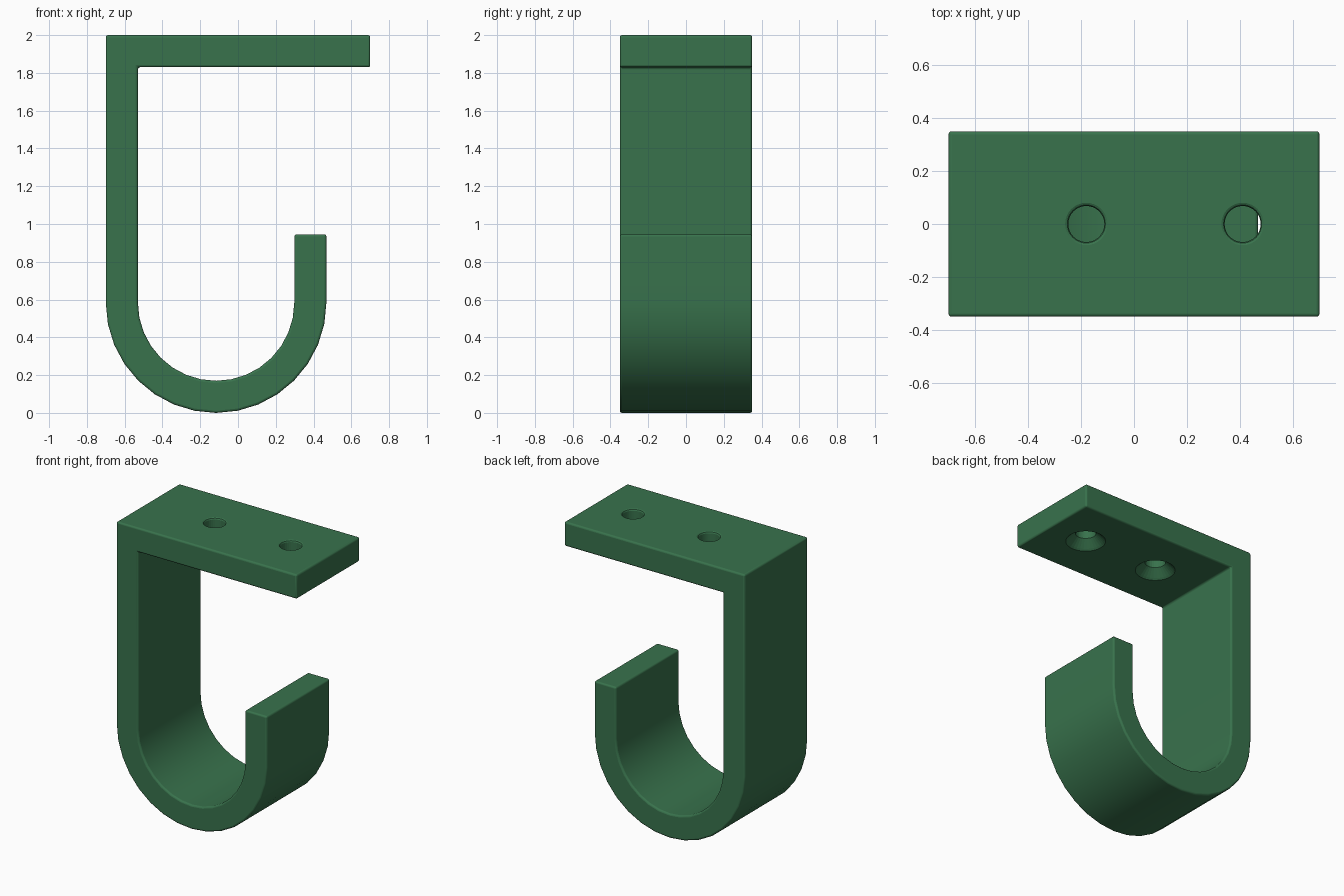
import bpy, bmesh, math

cube = bpy.data.objects.get("Cube")
if cube:
    bpy.data.objects.remove(cube, do_unlink=True)

HALF_DEPTH = 0.35
THICK = 0.17
LEFT, RIGHT, TOP = -0.70, 0.70, 2.0
OUTER_R = 0.584
INNER_R = OUTER_R - THICK
CX, CZ = LEFT + OUTER_R, OUTER_R
TIP = 0.945
ARC_STEPS = 16

green = bpy.data.materials.new("green_plastic")
green.use_nodes = True
colour = (0.04, 0.17, 0.073, 1)
green.diffuse_color = colour
green.node_tree.nodes["Principled BSDF"].inputs["Base Color"].default_value = colour


def make_object(name, bm):
    bmesh.ops.recalc_face_normals(bm, faces=bm.faces[:])
    mesh = bpy.data.meshes.new(name)
    bm.to_mesh(mesh)
    bm.free()
    obj = bpy.data.objects.new(name, mesh)
    bpy.context.collection.objects.link(obj)
    mesh.materials.append(green)
    return obj


def half_circle(radius):
    """Points from the left end, under the centre, to the right end."""
    angles = [math.pi * (1 + i / ARC_STEPS) for i in range(ARC_STEPS + 1)]
    return [(CX + radius * math.cos(a), CZ + radius * math.sin(a)) for a in angles]


def screw_hole(name, x):
    """Turned cutter: straight bore, countersunk below, rims eased."""
    under = TOP - THICK
    profile = [(0, under - 0.05), (0.13, under - 0.05), (0.13, under),
               (0.118, under + 0.01), (0.068, under + 0.06),
               (0.068, TOP - 0.012), (0.072, TOP - 0.004),
               (0.08, TOP), (0.08, TOP + 0.05), (0, TOP + 0.05)]
    bm = bmesh.new()
    verts = [bm.verts.new((r, 0, z)) for r, z in profile]
    edges = [bm.edges.new(pair) for pair in zip(verts, verts[1:])]
    bmesh.ops.spin(bm, geom=verts + edges, cent=(0, 0, 0), axis=(0, 0, 1),
                   angle=math.tau, steps=32)
    bmesh.ops.remove_doubles(bm, verts=bm.verts[:], dist=0.0001)
    obj = make_object(name, bm)
    obj.location.x = x
    obj.hide_render = True
    obj.hide_set(True)
    return obj


# Hook strap: one continuous profile with the mounting plate on top
outline = [(RIGHT, TOP), (LEFT, TOP)]
outline += half_circle(OUTER_R)
outline += [(CX + OUTER_R, TIP), (CX + INNER_R, TIP)]
outline += reversed(half_circle(INNER_R))
outline += [(LEFT + THICK, TOP - THICK), (RIGHT, TOP - THICK)]

bm = bmesh.new()
face = bm.faces.new([bm.verts.new((x, -HALF_DEPTH, z)) for x, z in outline])
side = bmesh.ops.extrude_face_region(bm, geom=[face])
bmesh.ops.translate(bm, vec=(0, 2 * HALF_DEPTH, 0),
                    verts=[g for g in side["geom"] if isinstance(g, bmesh.types.BMVert)])
hook = make_object("hook", bm)

# Eased edges
bevel = hook.modifiers.new("eased_edges", 'BEVEL')
bevel.width = 0.012
bevel.segments = 3
bevel.limit_method = 'ANGLE'
bevel.angle_limit = math.radians(40)

# Two screw holes through the plate
for name, x in (("inner_screw_hole", -0.18), ("outer_screw_hole", 0.41)):
    cut = hook.modifiers.new(name, 'BOOLEAN')
    cut.operation = 'DIFFERENCE'
    cut.solver = 'EXACT'
    cut.object = screw_hole(name, x)

# Smooth curves, flat faces
bpy.ops.object.select_all(action='DESELECT')
hook.select_set(True)
bpy.context.view_layer.objects.active = hook
bpy.ops.object.shade_smooth_by_angle(angle=math.radians(35))
for poly in hook.data.polygons:
    poly.use_smooth = True
weighted = hook.modifiers.new("flat_face_shading", 'WEIGHTED_NORMAL')
weighted.keep_sharp = True
